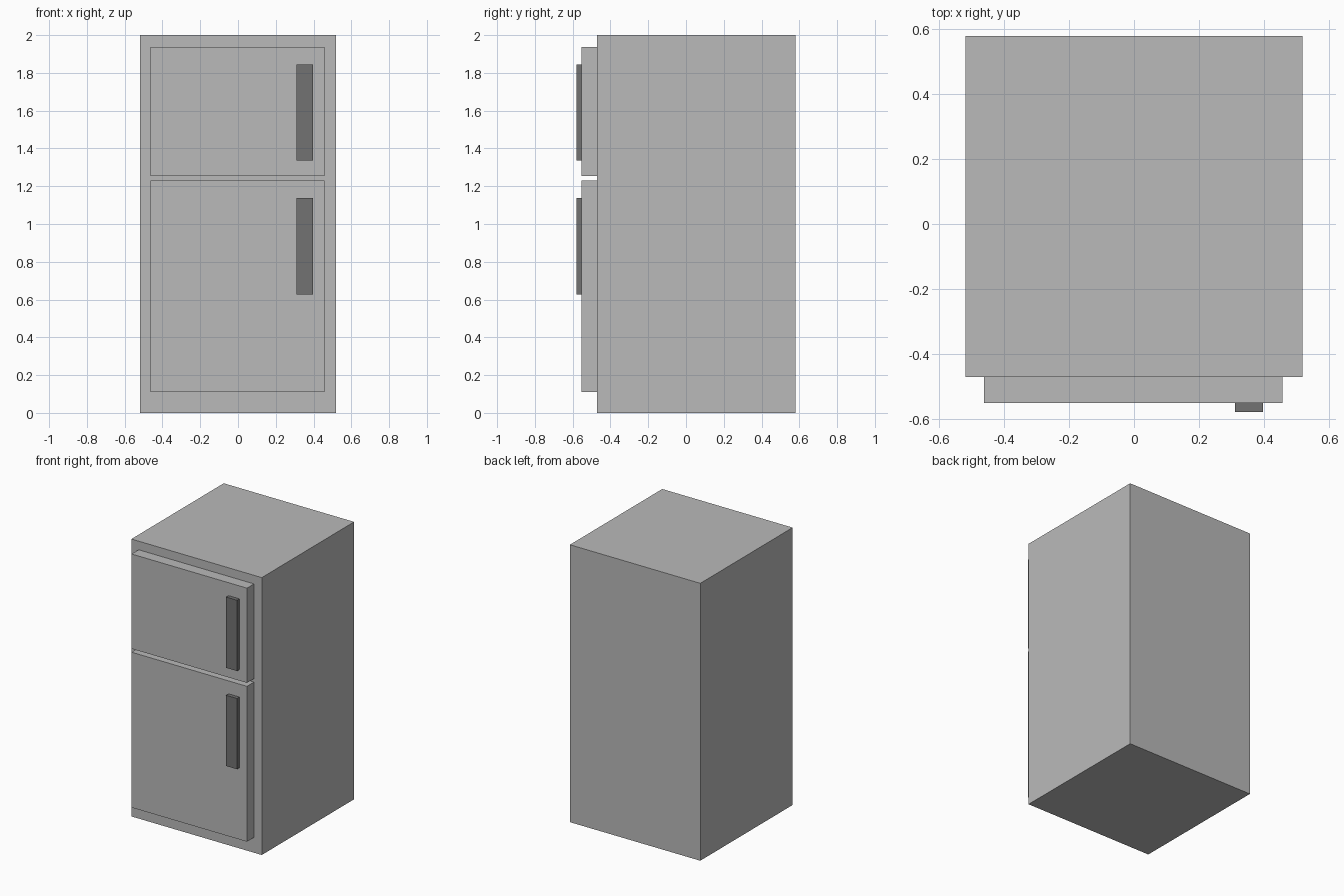
import bpy
import bmesh
from mathutils import Vector

default = bpy.data.objects.get("Cube")
if default:
    bpy.data.objects.remove(default, do_unlink=True)


def make_material(name, value):
    mat = bpy.data.materials.new(name)
    mat.use_nodes = True
    color = (value, value, value, 1)
    mat.diffuse_color = color
    mat.node_tree.nodes["Principled BSDF"].inputs["Base Color"].default_value = color
    return mat


def box(name, x, y, z, mat):
    """Flat-sided box spanning the given (min, max) ranges."""
    spans = (x, y, z)
    bm = bmesh.new()
    bmesh.ops.create_cube(bm, size=1)
    bmesh.ops.scale(bm, vec=Vector([b - a for a, b in spans]), verts=bm.verts)
    mesh = bpy.data.meshes.new(name)
    bm.to_mesh(mesh)
    bm.free()
    mesh.materials.append(mat)
    obj = bpy.data.objects.new(name, mesh)
    obj.location = [(a + b) / 2 for a, b in spans]
    bpy.context.collection.objects.link(obj)
    return obj


light_grey = make_material("light grey", 0.491)
dark_grey = make_material("dark grey", 0.171)

# Depths from the cabinet back to the handle fronts
BACK, CABINET_FRONT, DOOR_FRONT, HANDLE_FRONT = 0.58, -0.472, -0.552, -0.58

# Cabinet
box("cabinet", (-0.52, 0.52), (CABINET_FRONT, BACK), (0, 2), light_grey)

# Doors, each with a handle hung just below its top edge
HANDLE_DROP, HANDLE_LENGTH = 0.093, 0.51
for part, bottom, top in (("freezer", 1.255, 1.938), ("fridge", 0.11, 1.23)):
    box(part + "_door", (-0.462, 0.458), (DOOR_FRONT, CABINET_FRONT),
        (bottom, top), light_grey)
    handle_top = top - HANDLE_DROP
    box(part + "_handle", (0.311, 0.398), (HANDLE_FRONT, DOOR_FRONT),
        (handle_top - HANDLE_LENGTH, handle_top), dark_grey)
